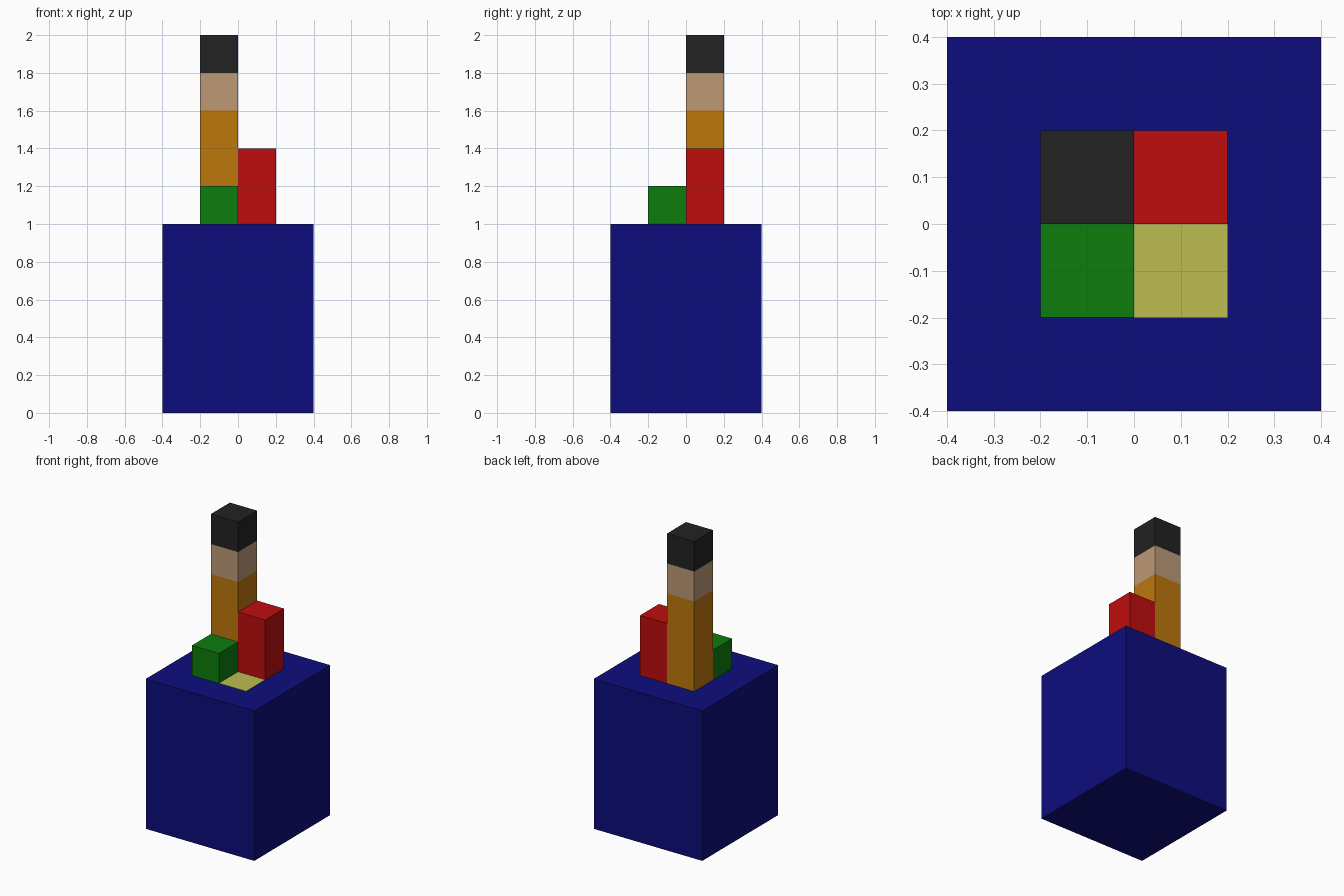
import bpy
import bmesh

if "Cube" in bpy.data.objects:
    bpy.data.objects.remove(bpy.data.objects["Cube"], do_unlink=True)


def material(name, rgb):
    mat = bpy.data.materials.new(name)
    mat.use_nodes = True
    colour = (*rgb, 1.0)
    mat.diffuse_color = colour
    mat.node_tree.nodes["Principled BSDF"].inputs["Base Color"].default_value = colour
    return mat


def box(name, low, high, mat):
    """Axis-aligned box between two corners."""
    bm = bmesh.new()
    bmesh.ops.create_cube(bm, size=1.0)
    for v in bm.verts:
        v.co = [(v.co[i] + 0.5) * (high[i] - low[i]) + low[i] for i in range(3)]
    mesh = bpy.data.meshes.new(name)
    bm.to_mesh(mesh)
    bm.free()
    mesh.materials.append(mat)
    obj = bpy.data.objects.new(name, mesh)
    bpy.context.collection.objects.link(obj)
    return obj


blue = material("navy blue", (0.004, 0.004, 0.205))
green = material("green", (0.004, 0.205, 0.004))
red = material("red", (0.515, 0.004, 0.004))
yellow = material("pale yellow", (0.515, 0.515, 0.082))
orange = material("orange", (0.515, 0.184, 0.004))
tan = material("tan", (0.515, 0.323, 0.184))
black = material("charcoal", (0.016, 0.016, 0.016))

S = 0.2  # block size

# Large plinth
box("plinth", (-0.4, -0.4, 0), (0.4, 0.4, 1.0), blue)

# Tall back column, stacked in three colours
for name, z0, z1, mat in (("column_shaft", 1.0, 1.6, orange),
                          ("column_collar", 1.6, 1.8, tan),
                          ("column_cap", 1.8, 2.0, black)):
    box(name, (-S, 0, z0), (0, S, z1), mat)

# Shorter blocks and the flat tile completing the square
box("medium_block", (0, 0, 1.0), (S, S, 1.4), red)
box("low_block", (-S, -S, 1.0), (0, 0, 1.2), green)
box("flat_tile", (0, -S, 1.0), (S, 0, 1.002), yellow)
